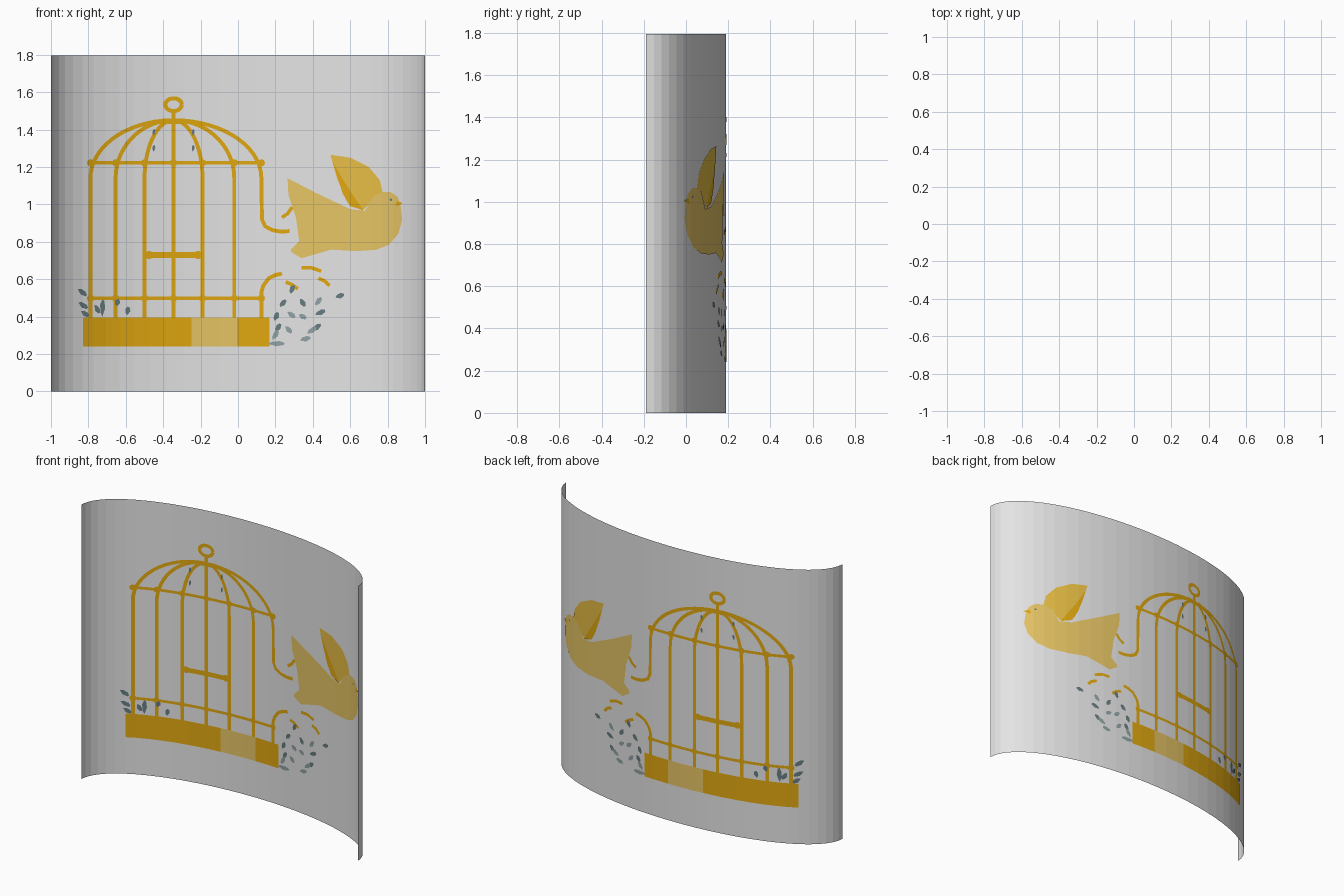
import bpy, bmesh, math

if "Cube" in bpy.data.objects:
    bpy.data.objects.remove(bpy.data.objects["Cube"])

H, DEPTH, SEG = 1.795, 0.38, 32


def mat(name, r, g, b):
    m = bpy.data.materials.new(name)
    m.diffuse_color = (r, g, b, 1)
    m.use_nodes = True
    m.node_tree.nodes["Principled BSDF"].inputs["Base Color"].default_value = m.diffuse_color
    return m


GREY = mat("pale_grey", 0.78, 0.78, 0.78)
GOLD = mat("gold", 0.75, 0.39, 0.005)
MID = mat("mid_gold", 0.81, 0.52, 0.06)
LIGHT = mat("light_gold", 0.86, 0.60, 0.14)
SLATE = mat("slate", 0.135, 0.20, 0.216)
PALE_SLATE = mat("pale_slate", 0.28, 0.36, 0.38)

ANG = [math.pi - math.pi * i / SEG for i in range(SEG + 1)]
XS = [math.cos(a) for a in ANG]


def wrap(x, z, off):
    """Bend a flat point onto the faceted half-ellipse, off along its normal."""
    i = max(k for k in range(SEG) if k == 0 or XS[k] <= x + 1e-6)
    t = (x - XS[i]) / (XS[i + 1] - XS[i])
    p = []
    for a in (ANG[i], ANG[i + 1]):
        nx, ny = DEPTH * math.cos(a), math.sin(a)
        l = math.hypot(nx, ny)
        p.append((math.cos(a) + off * nx / l,
                  DEPTH * math.sin(a) - DEPTH / 2 + off * ny / l))
    return (p[0][0] + t * (p[1][0] - p[0][0]), p[0][1] + t * (p[1][1] - p[0][1]), z)


def finish(bm, name, m):
    me = bpy.data.meshes.new(name)
    bm.to_mesh(me)
    bm.free()
    me.materials.append(m)
    ob = bpy.data.objects.new(name, me)
    bpy.context.collection.objects.link(ob)


def decal(name, polys, m, off=0.002):
    """Painted detail: thin plates following both sides of the panel."""
    out = bmesh.new()
    for side in (-1, 1):
        bm = bmesh.new()
        for pts in polys:
            bm.faces.new([bm.verts.new((x, 0, z)) for x, z in pts])
        bmesh.ops.triangulate(bm, faces=bm.faces[:])
        for x in XS[1:-1]:
            bmesh.ops.bisect_plane(bm, geom=bm.verts[:] + bm.edges[:] + bm.faces[:],
                                   plane_co=(x, 0, 0), plane_no=(1, 0, 0), dist=1e-5)
        for f in bm.faces:
            f.normal_update()
            if f.normal.y * side < 0:
                f.normal_flip()
        new = {v: out.verts.new(wrap(v.co.x, v.co.z, side * off)) for v in bm.verts}
        for f in bm.faces:
            out.faces.new([new[v] for v in f.verts])
        bm.free()
    finish(out, name, m)


def ribbon(pts, w=0.021):
    """Quads along a path with constant width."""
    L, R = [], []
    for i, (x, z) in enumerate(pts):
        a, b = pts[max(i - 1, 0)], pts[min(i + 1, len(pts) - 1)]
        dx, dz = b[0] - a[0], b[1] - a[1]
        l = math.hypot(dx, dz)
        ox, oz = -dz / l * w / 2, dx / l * w / 2
        L.append((x + ox, z + oz))
        R.append((x - ox, z - oz))
    return [[L[i], L[i + 1], R[i + 1], R[i]] for i in range(len(pts) - 1)]


def box(x0, x1, z0, z1):
    return [(x0, z0), (x1, z0), (x1, z1), (x0, z1)]


def disc(x, z, r, n=10):
    return [(x + r * math.cos(2 * math.pi * k / n), z + r * math.sin(2 * math.pi * k / n))
            for k in range(n)]


def leaf(x, z, length, deg, w=0.028):
    """Small feather or leaf stroke."""
    c, s = math.cos(math.radians(deg)), math.sin(math.radians(deg))
    shape = [(-.5, 0), (-.25, .4), (.2, .5), (.5, .15), (.45, -.25), (0, -.5)]
    return [(x + u * length * c - v * w * s, z + u * length * s + v * w * c) for u, v in shape]


# curved panel
bm = bmesh.new()
cols = [[bm.verts.new(wrap(x, z, 0)) for z in (0, H)] for x in XS]
for a, b in zip(cols, cols[1:]):
    bm.faces.new([a[0], b[0], b[1], a[1]])
finish(bm, "curved_panel", GREY)

# cage bars, each rising into the dome
CX, SPRING, RISE = -0.345, 1.14, 0.31
BARS = [-0.79, -0.655, -0.50, -0.19, -0.02, 0.125]
bars = ribbon([(CX, 0.39), (CX, 1.49)])
for x in BARS:
    arch = [(CX + (x - CX) * math.cos(math.radians(t)), SPRING + RISE * math.sin(math.radians(t)))
            for t in range(0, 91, 6)]
    foot = [(x, 0.39)]
    if x == 0.125:   # open door: bar swings outward and breaks
        foot = [(0.275, 0.857), (0.23, 0.854), (0.185, 0.862), (0.145, 0.883), (0.128, 0.92)]
    bars += ribbon(foot + arch)
bars += ribbon([(0.125, 0.39), (0.125, 0.53), (0.135, 0.565), (0.165, 0.605), (0.20, 0.622), (0.235, 0.63)])
decal("cage_bars", bars, GOLD)

# horizontal hoops with knots at the crossings
hoops = [box(-0.79, 0.125, z - 0.009, z + 0.009) for z in (0.498, 1.222)]
hoops += [disc(x, z, 0.02, 8) for x in BARS + [CX] for z in (0.498, 1.222)]
decal("cage_hoops", hoops, GOLD, 0.0025)

# hanging ring and cap
ring = ribbon([(CX + 0.044 * math.cos(k * math.pi / 12), 1.533 + 0.034 * math.sin(k * math.pi / 12))
               for k in range(25)], 0.022)
decal("cage_ring", ring, GOLD, 0.0025)
decal("cage_cap", [box(CX - 0.06, CX + 0.06, 1.43, 1.46)], GOLD, 0.003)

# perch
decal("perch", [box(-0.48, -0.21, 0.713, 0.744), disc(-0.475, 0.729, 0.022), disc(-0.215, 0.729, 0.022)],
      GOLD, 0.003)
decal("perch_links", [box(-0.50, -0.47, 0.724, 0.736), box(-0.22, -0.19, 0.724, 0.736)], GOLD, 0.002)

# base tray
decal("base_tray", [box(-0.83, -0.25, 0.24, 0.395), box(-0.005, 0.168, 0.24, 0.395)], GOLD, 0.003)
decal("base_highlight", [box(-0.25, -0.005, 0.24, 0.395)], LIGHT, 0.003)

# broken wire pieces
wires = []
for path in ([(0.235, 0.93), (0.265, 0.95), (0.29, 0.985)],
             [(0.34, 0.867), (0.37, 0.867), (0.405, 0.86)],
             [(0.34, 0.66), (0.39, 0.662), (0.445, 0.643)],
             [(0.255, 0.585), (0.29, 0.57), (0.32, 0.548)],
             [(0.43, 0.605), (0.465, 0.59), (0.49, 0.565)]):
    wires += ribbon(path, 0.019)
decal("wire_pieces", wires, GOLD)

# bird: body with near wing and tail
body = [(0.265, 1.14), (0.42, 1.06), (0.60, 0.975), (0.68, 0.965), (0.70, 1.00), (0.73, 1.045),
        (0.77, 1.065), (0.82, 1.065), (0.855, 1.04), (0.87, 1.0), (0.87, 0.97), (0.88, 0.92),
        (0.86, 0.845), (0.81, 0.785), (0.74, 0.757), (0.63, 0.75), (0.50, 0.758), (0.34, 0.712),
        (0.325, 0.725), (0.40, 0.755), (0.285, 0.745), (0.285, 0.76), (0.44, 0.795), (0.43, 0.835),
        (0.35, 0.855), (0.40, 0.875), (0.31, 0.93), (0.27, 1.05)]
decal("bird_body", [body], LIGHT, 0.003)
far_wing = [(0.495, 1.265), (0.60, 1.25), (0.70, 1.20), (0.76, 1.13), (0.775, 1.065), (0.73, 1.045),
            (0.70, 1.00), (0.665, 0.965), (0.58, 1.02), (0.53, 1.14)]
decal("bird_far_wing", [far_wing], MID, 0.004)
decal("bird_wing_shade", [[(0.505, 1.23), (0.57, 1.12), (0.67, 0.97), (0.60, 0.99), (0.56, 1.06)]], GOLD, 0.005)
decal("bird_beak", [[(0.845, 1.0), (0.855, 1.018), (0.885, 1.005), (0.85, 0.99)]], GOLD, 0.005)
decal("bird_eye", [disc(0.82, 1.025, 0.007, 6)], SLATE, 0.005)

# leaves and small feathers
dark = [(-0.835, 0.53, .06, -38), (-0.83, 0.46, .06, -32), (-0.755, 0.44, .05, -60), (-0.725, 0.445, .09, 88),
        (-0.645, 0.475, .04, 80), (-0.59, 0.43, .045, 80), (-0.82, 0.415, .05, -35),
        (0.29, 0.545, .05, 70), (0.545, 0.51, .05, 20), (0.24, 0.47, .05, 50), (0.205, 0.40, .05, 70),
        (0.345, 0.475, .05, -55), (0.44, 0.42, .06, 25), (0.42, 0.34, .06, 40), (0.215, 0.34, .05, 60)]
pale = [(0.43, 0.48, .055, 55), (0.285, 0.41, .05, -35), (0.345, 0.40, .045, -25), (0.395, 0.325, .06, 35),
        (0.36, 0.28, .06, 15), (0.205, 0.255, .09, 0), (0.20, 0.30, .06, 60), (0.27, 0.33, .05, -45)]
specks = [(x, z, .035, 85) for x in (-0.45, -0.24) for z in (1.385, 1.30)]
decal("dark_leaves", [leaf(*p) for p in dark], SLATE, 0.0035)
decal("dome_feathers", [leaf(*p, w=0.015) for p in specks], SLATE, 0.0035)
decal("pale_leaves", [leaf(*p) for p in pale], PALE_SLATE, 0.004)
